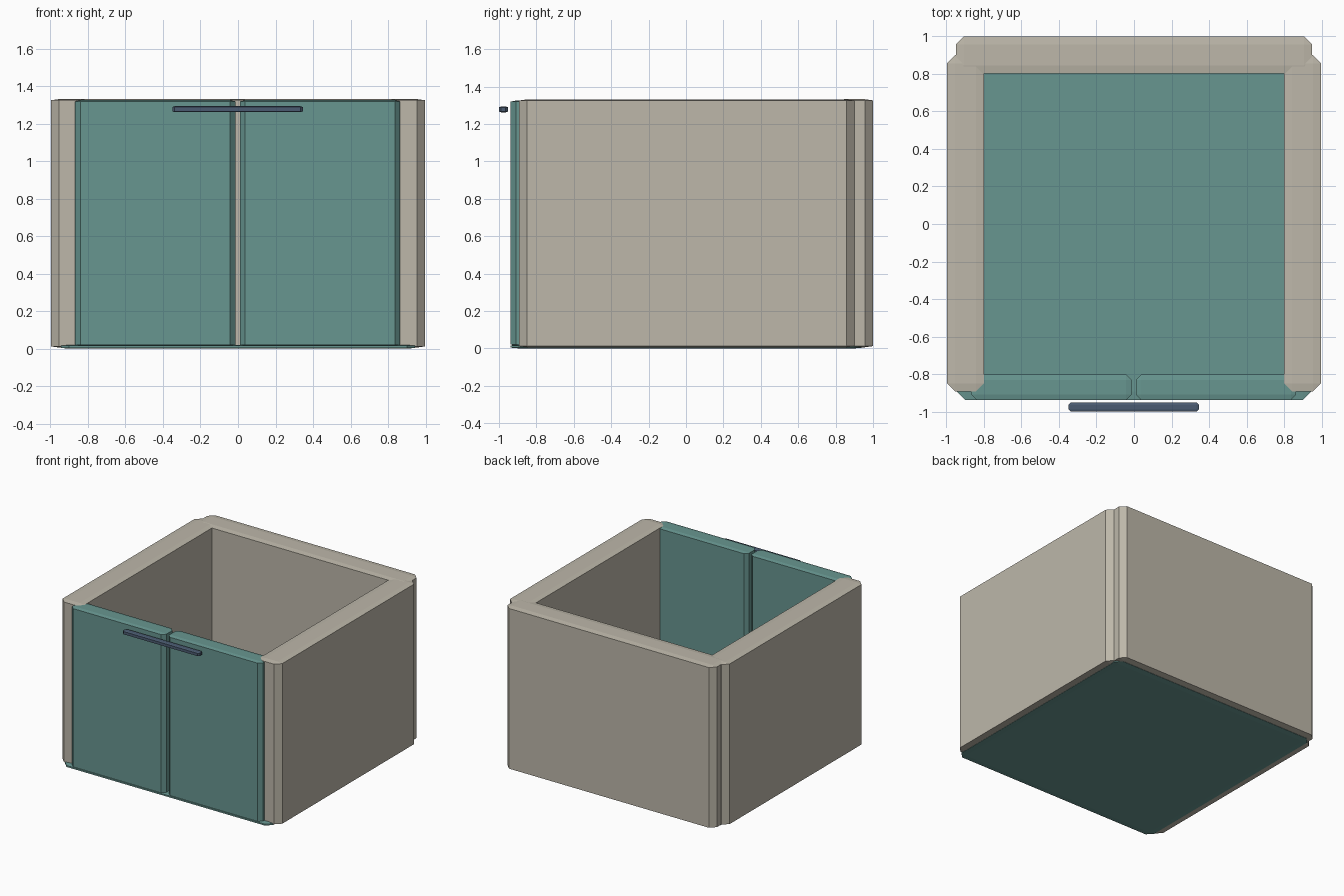
import bpy
import bmesh

if "Cube" in bpy.data.objects:
    bpy.data.objects.remove(bpy.data.objects["Cube"])


def material(name, rgb):
    m = bpy.data.materials.new(name)
    m.diffuse_color = (*rgb, 1)
    m.use_nodes = True
    m.node_tree.nodes["Principled BSDF"].inputs["Base Color"].default_value = m.diffuse_color
    return m


stone = material("warm_stone", (0.51, 0.475, 0.40))
teal = material("teal", (0.137, 0.305, 0.28))
navy = material("slate_blue", (0.07, 0.105, 0.165))


def chamfered_box(name, lo, hi, cut, mat):
    """Box between two corners with every edge chamfered by a per-axis amount."""
    mid = [(a + b) / 2 for a, b in zip(lo, hi)]
    half = [(b - a) / 2 for a, b in zip(lo, hi)]
    bm = bmesh.new()
    for sx in (-1, 1):
        for sy in (-1, 1):
            for sz in (-1, 1):
                sign = (sx, sy, sz)
                # three points per corner, one on each neighbouring face
                for face in range(3):
                    bm.verts.new([
                        mid[i] + sign[i] * (half[i] - (0 if i == face else cut[i]))
                        for i in range(3)])
    bmesh.ops.convex_hull(bm, input=bm.verts[:])
    bmesh.ops.dissolve_limit(bm, angle_limit=0.01, verts=bm.verts[:], edges=bm.edges[:])
    bmesh.ops.recalc_face_normals(bm, faces=bm.faces[:])
    mesh = bpy.data.meshes.new(name)
    bm.to_mesh(mesh)
    bm.free()
    mesh.materials.append(mat)
    obj = bpy.data.objects.new(name, mesh)
    bpy.context.collection.objects.link(obj)
    return obj


# Floor slab
chamfered_box("floor", (-0.945, -0.938, 0), (0.945, 0.945, 0.02), (0.045, 0.045, 0.004), teal)

# Side walls and back wall
wall_cut = (0.043, 0.043, 0.006)
chamfered_box("left_wall", (-0.997, -0.893, 0.006), (-0.8, 0.9, 1.331), wall_cut, stone)
chamfered_box("right_wall", (0.8, -0.893, 0.006), (0.997, 0.9, 1.331), wall_cut, stone)
chamfered_box("back_wall", (-0.95, 0.803, 0.006), (0.95, 1.0, 1.332), wall_cut, stone)

# Pair of front doors with a narrow gap
door_cut = (0.028, 0.028, 0.006)
chamfered_box("left_door", (-0.868, -0.938, 0.015), (-0.014, -0.803, 1.325), door_cut, teal)
chamfered_box("right_door", (0.01, -0.938, 0.015), (0.864, -0.803, 1.325), door_cut, teal)

# Handle bar in front of the doors
chamfered_box("handle", (-0.35, -1.0, 1.262), (0.346, -0.952, 1.293), (0.012, 0.012, 0.004), navy)
